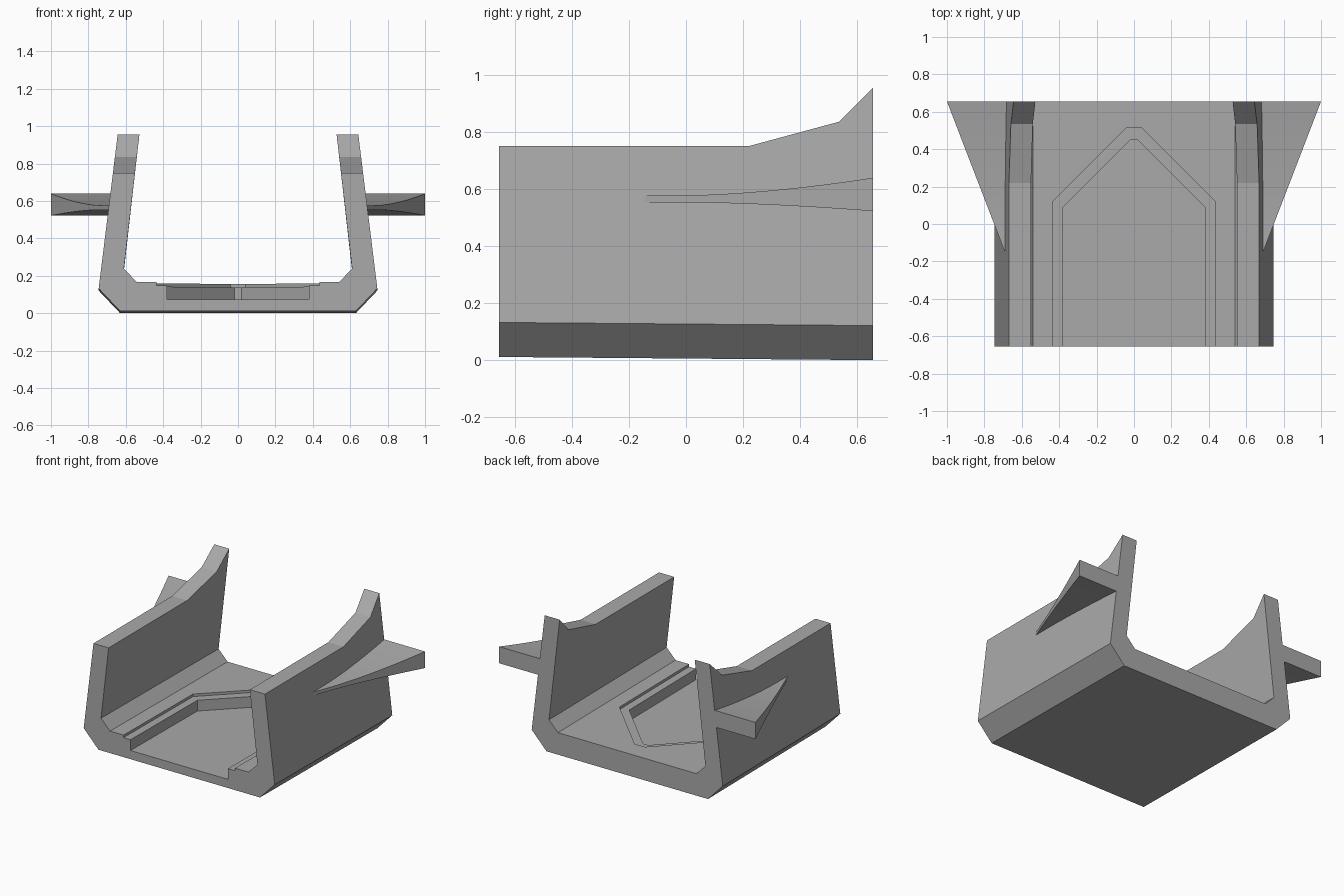
import bpy, bmesh

if "Cube" in bpy.data.objects:
    bpy.data.objects.remove(bpy.data.objects["Cube"])

Y0, Y1 = -0.655, 0.655

grey = bpy.data.materials.new("mid_grey")
grey.diffuse_color = (0.4, 0.4, 0.4, 1)
grey.use_nodes = True
grey.node_tree.nodes["Principled BSDF"].inputs["Base Color"].default_value = grey.diffuse_color


def loft(name, rings):
    """Skin a list of equal-length closed rings and cap both ends."""
    bm = bmesh.new()
    rows = [[bm.verts.new(p) for p in ring] for ring in rings]
    n = len(rows[0])
    for a, b in zip(rows, rows[1:]):
        for i in range(n):
            j = (i + 1) % n
            bm.faces.new((a[i], a[j], b[j], b[i]))
    bm.faces.new(rows[0])
    bm.faces.new(rows[-1])
    bmesh.ops.recalc_face_normals(bm, faces=bm.faces)
    mesh = bpy.data.meshes.new(name)
    bm.to_mesh(mesh)
    bm.free()
    mesh.materials.append(grey)
    ob = bpy.data.objects.new(name, mesh)
    bpy.context.collection.objects.link(ob)
    return ob


def drop(y):
    """The floor falls slightly toward the back."""
    return 0.011 * (y - Y0) / (Y1 - Y0)


def outer_x(z):
    return 0.745 - 0.123 * (z - 0.13)


def inner_x(z):
    return 0.61 - 0.115 * (z - 0.235)


# Trough hull: leaning walls that rise toward the back
def hull_ring(y, top):
    d = drop(y)
    half = [(0.63, 0.011 - d), (0.745, 0.132 - d), (outer_x(top), top),
            (inner_x(top), top), (0.61, 0.238 - d), (0.54, 0.166 - d)]
    section = half + [(-x, z) for x, z in reversed(half)]
    return [(x, y, z) for x, z in section]


hull = loft("trough_hull", [hull_ring(y, t) for y, t in
            ((Y0, 0.75), (0.22, 0.75), (0.535, 0.835), (Y1, 0.955))])


# Pointed floor recess with a shallow ledge around it, open at the front
def cut_recess(name, half_w, shoulder_y, tip_w, tip_y, depth_z):
    half = [(half_w, Y0 - 0.1), (half_w, shoulder_y), (tip_w, tip_y)]
    outline = half + [(-x, y) for x, y in reversed(half)]
    cutter = loft(name, [[(x, y, depth_z - drop(y)) for x, y in outline],
                         [(x, y, 0.4) for x, y in outline]])
    cutter.hide_render = True
    mod = hull.modifiers.new(name, 'BOOLEAN')
    mod.operation = 'DIFFERENCE'
    mod.solver = 'EXACT'
    mod.object = cutter
    bpy.context.view_layer.objects.active = hull
    bpy.ops.object.modifier_apply(modifier=name)
    bpy.data.objects.remove(cutter)


cut_recess("ledge_cutter", 0.435, 0.12, 0.04, 0.515, 0.148)
cut_recess("recess_cutter", 0.38, 0.09, 0.02, 0.45, 0.072)


# Side fins: triangular in plan, flaring thicker toward the back
def fin_ring(side, t):
    y = -0.145 + 0.8 * t
    flare = max(0.0, (t - 0.15) / 0.85) ** 1.7
    top, bottom = 0.577 + 0.062 * flare, 0.553 - 0.031 * flare
    edge = 0.692 + 0.308 * t
    return [(side * x, y, z) for x, z in
            ((outer_x(top) - 0.004, top), (edge, top),
             (edge, bottom), (outer_x(bottom) - 0.004, bottom))]


for side, label in ((1, "right_fin"), (-1, "left_fin")):
    fin = loft(label, [fin_ring(side, i / 14) for i in range(15)])
    bpy.ops.object.select_all(action='DESELECT')
    fin.select_set(True)
    bpy.context.view_layer.objects.active = fin
    bpy.ops.object.shade_smooth_by_angle()
